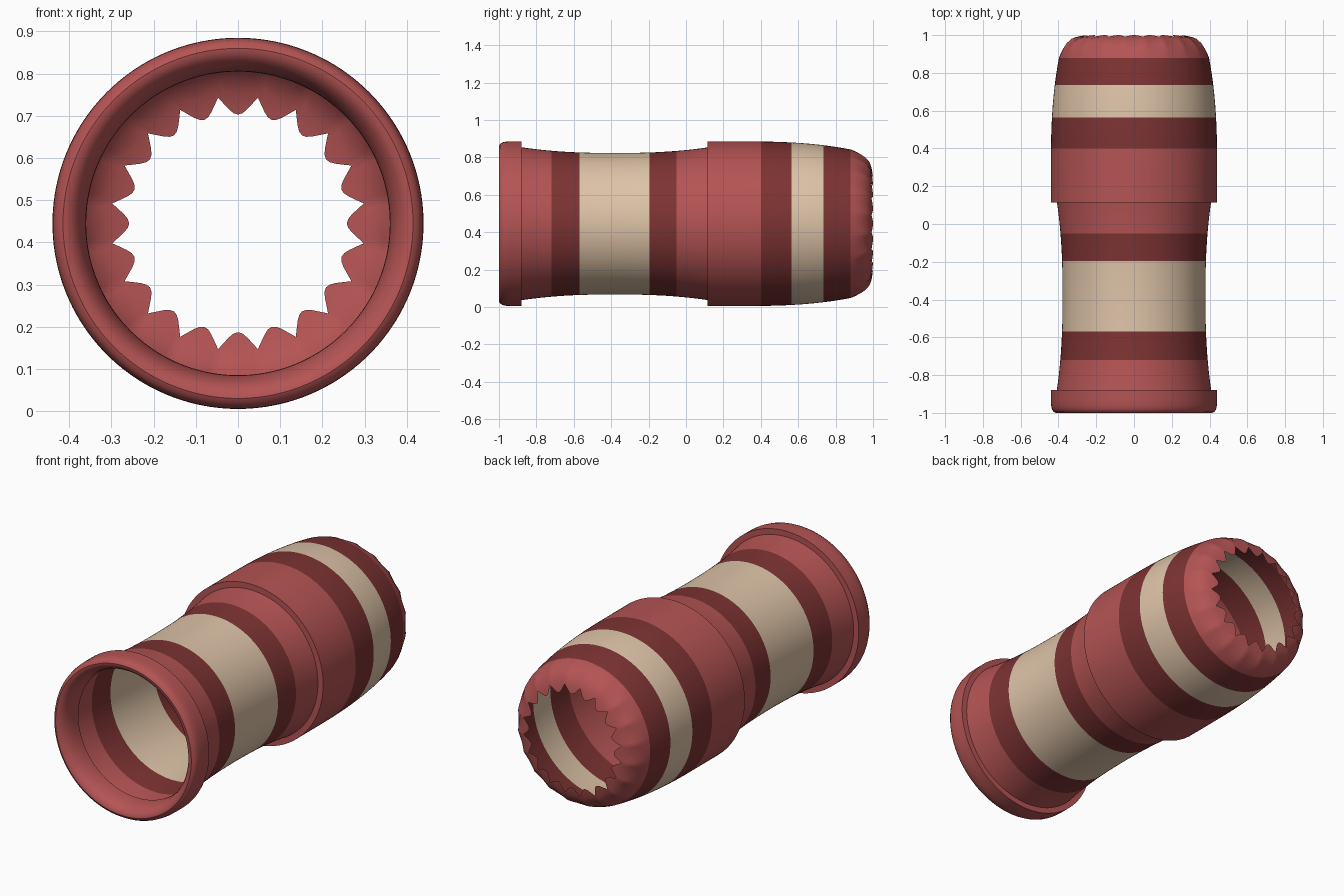
import bpy, bmesh, math

if "Cube" in bpy.data.objects:
    bpy.data.objects.remove(bpy.data.objects["Cube"])

SEG = 160          # sides around the tube
TEETH = 20         # scallops round the back mouth
ZC = 0.445         # height of the tube axis


def material(name, rgb):
    m = bpy.data.materials.new(name)
    m.diffuse_color = (*rgb, 1)
    m.use_nodes = True
    m.node_tree.nodes["Principled BSDF"].inputs["Base Color"].default_value = m.diffuse_color
    return m


RED, DARK, CREAM = 0, 1, 2
MATS = [material("red", (0.46, 0.088, 0.088)),
        material("dark_red", (0.205, 0.033, 0.033)),
        material("cream", (0.73, 0.55, 0.39))]


def lathe(name, rings, colours):
    """rings: list of functions angle -> (radius, y); colours: one per gap."""
    bm = bmesh.new()
    loops = []
    for ring in rings:
        loop = []
        for i in range(SEG):
            a = 2 * math.pi * i / SEG
            r, y = ring(a)
            loop.append(bm.verts.new((r * math.sin(a), y, ZC + r * math.cos(a))))
        loops.append(loop)
    for lo, hi, c in zip(loops, loops[1:], colours):
        for i in range(SEG):
            j = (i + 1) % SEG
            bm.faces.new((lo[i], hi[i], hi[j], lo[j])).material_index = c
    me = bpy.data.meshes.new(name)
    bm.to_mesh(me)
    bm.free()
    for m in MATS:
        me.materials.append(m)
    ob = bpy.data.objects.new(name, me)
    bpy.context.collection.objects.link(ob)
    bpy.ops.object.select_all(action='DESELECT')
    ob.select_set(True)
    bpy.context.view_layer.objects.active = ob
    bpy.ops.object.shade_smooth_by_angle(angle=math.radians(35))
    return ob


def circle(r, y):
    return lambda a: (r, y)


def banded(name, bands, radius, start=None):
    """Striped tube: bands are (y0, y1, colour), radius is a function of y."""
    rings, cols = [], []
    if start:
        rings.append(circle(*start))
        cols.append(bands[0][2])
    rings.append(circle(radius(bands[0][0]), bands[0][0]))
    for y0, y1, c in bands:
        n = 5
        for k in range(1, n + 1):
            y = y0 + (y1 - y0) * k / n
            rings.append(circle(radius(y), y))
            cols.append(c)
    return lathe(name, rings, cols)


# Rolled front rim, with a flat shoulder down to the barrel
rim = [(0.36, -0.88), (0.361, -0.91), (0.366, -0.94), (0.375, -0.967),
       (0.388, -0.987), (0.403, -0.998), (0.415, -1.0), (0.427, -0.994),
       (0.435, -0.98), (0.439, -0.96), (0.44, -0.93), (0.44, -0.88), (0.408, -0.88)]
lathe("front_rim", [circle(*p) for p in rim], [RED] * (len(rim) - 1))

# Waisted front barrel
banded("front_barrel",
       [(-0.88, -0.72, RED), (-0.72, -0.57, DARK), (-0.57, -0.195, CREAM),
        (-0.195, -0.05, DARK), (-0.05, 0.115, RED)],
       lambda y: 0.378 + 0.030 * abs((y + 0.38) / 0.495) ** 2.4)

# Wider back sleeve, starting with a flat step
banded("back_sleeve",
       [(0.115, 0.40, RED), (0.40, 0.565, DARK), (0.565, 0.735, CREAM),
        (0.735, 0.88, DARK)],
       lambda y: 0.44 - 0.043 * (max(y - 0.3, 0) / 0.58) ** 2.6,
       start=(0.408, 0.115))

# Scalloped back mouth: blends notch and tooth profiles round the circle
notch = [(0.397, 0.88), (0.389, 0.905), (0.377, 0.932), (0.360, 0.958), (0.334, 0.981), (0.302, 0.992)]
tooth = [(0.397, 0.88), (0.387, 0.905), (0.371, 0.934), (0.345, 0.965), (0.306, 0.990), (0.258, 1.0)]


def scallop(n, t):
    def ring(a):
        w = abs(math.cos(a * TEETH / 2))
        return n[0] + (t[0] - n[0]) * w, n[1] + (t[1] - n[1]) * w
    return ring


lathe("scalloped_mouth", [scallop(n, t) for n, t in zip(notch, tooth)],
      [RED] * (len(notch) - 1))
